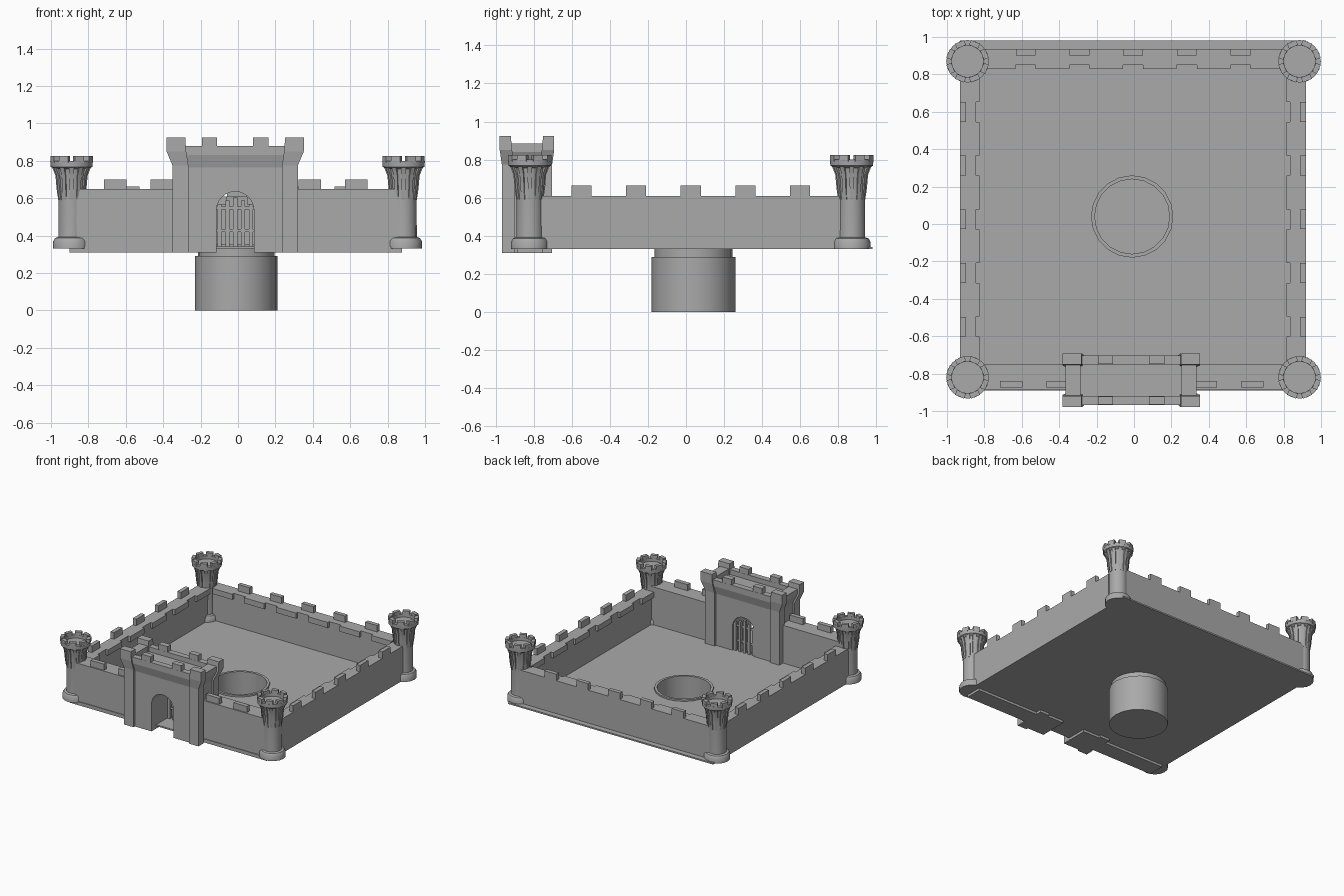
import bpy, bmesh
from math import sin, cos, pi, radians
from mathutils import Matrix, Vector

cube = bpy.data.objects.get("Cube")
if cube:
    bpy.data.objects.remove(cube)

stone = bpy.data.materials.new("grey stone")
stone.use_nodes = True
grey = (0.4, 0.4, 0.4, 1)
stone.diffuse_color = grey
stone.node_tree.nodes["Principled BSDF"].inputs["Base Color"].default_value = grey


def finish(bm, name, smooth=False):
    bmesh.ops.recalc_face_normals(bm, faces=bm.faces)
    mesh = bpy.data.meshes.new(name)
    bm.to_mesh(mesh)
    bm.free()
    mesh.materials.append(stone)
    obj = bpy.data.objects.new(name, mesh)
    bpy.context.collection.objects.link(obj)
    bpy.ops.object.select_all(action="DESELECT")
    bpy.context.view_layer.objects.active = obj
    obj.select_set(True)
    if smooth:
        bpy.ops.object.shade_smooth_by_angle(angle=radians(35))
    return obj


def loft(bm, rings, matrix=Matrix()):
    """Closed solid through rectangles given as (x0, x1, y0, y1, z)."""
    loops = []
    for x0, x1, y0, y1, z in rings:
        corners = [(x0, y0), (x1, y0), (x1, y1), (x0, y1)]
        loops.append([bm.verts.new(matrix @ Vector((x, y, z))) for x, y in corners])
    bm.faces.new(loops[0])
    bm.faces.new(loops[-1])
    for a, b in zip(loops, loops[1:]):
        for i in range(4):
            j = (i + 1) % 4
            bm.faces.new([a[i], a[j], b[j], b[i]])


def box(bm, x0, x1, y0, y1, z0, z1, matrix=Matrix()):
    loft(bm, [(x0, x1, y0, y1, z0), (x0, x1, y0, y1, z1)], matrix)


def lathe(bm, profile, sides, centre):
    """Solid of revolution from (radius, z); both ends lie on the axis."""
    loops = []
    for r, z in profile:
        count = sides if r else 1
        loops.append([bm.verts.new((centre[0] + r * cos(2 * pi * i / sides),
                                    centre[1] + r * sin(2 * pi * i / sides), z))
                      for i in range(count)])
    for a, b in zip(loops, loops[1:]):
        for i in range(sides):
            j = (i + 1) % sides
            if len(a) == 1:
                bm.faces.new([a[0], b[i], b[j]])
            elif len(b) == 1:
                bm.faces.new([a[i], a[j], b[0]])
            else:
                bm.faces.new([a[i], a[j], b[j], b[i]])


# Courtyard slab with a round hole for the well
well_centre = (-0.01, 0.04)
bm = bmesh.new()
box(bm, -0.93, 0.92, -0.89, 0.98, 0.33, 0.342)
slab = finish(bm, "courtyard_floor")
bm = bmesh.new()
lathe(bm, [(0, 0.2), (0.203, 0.2), (0.203, 0.5), (0, 0.5)], 20, well_centre)
cutter = finish(bm, "well_hole_cutter")
cutter.hide_render = True
cutter.hide_set(True)
cut = slab.modifiers.new("well hole", "BOOLEAN")
cut.operation = "DIFFERENCE"
cut.solver = "EXACT"
cut.object = cutter

# Well shaft below the courtyard with a low rim
bm = bmesh.new()
lathe(bm, [(0, 0), (0.22, 0), (0.22, 0.29), (0.205, 0.29), (0.205, 0.338), (0.22, 0.338),
           (0.22, 0.355), (0.2, 0.355), (0.2, 0.02), (0, 0.02)], 20, well_centre)
finish(bm, "well", True)


# Side and back walls: merlons outside, small teeth along the inner edge
def wall(name, angle, distance):
    m = Matrix.Translation((-0.005, 0.025, 0)) @ Matrix.Rotation(angle, 4, "Z")
    bm = bmesh.new()
    box(bm, -0.87, 0.87, distance - 0.085, distance, 0.335, 0.61, m)
    for i in range(-2, 3):
        u = i * 0.287
        box(bm, u - 0.053, u + 0.053, distance - 0.033, distance, 0.6, 0.663, m)
    for i in range(6):
        u = (i - 2.5) * 0.287
        box(bm, u - 0.09, u + 0.09, distance - 0.105, distance - 0.08, 0.565, 0.61, m)
    finish(bm, name)


wall("back_wall", 0, 0.91)
wall("left_wall", -pi / 2, 0.925)
wall("right_wall", pi / 2, 0.925)

# Front walls on either side of the gatehouse
for side, name in ((1, "front_wall_left"), (-1, "front_wall_right")):
    m = Matrix.Translation((-0.012, 0, 0)) @ Matrix.Scale(side, 4, (1, 0, 0))
    bm = bmesh.new()
    box(bm, 0.3, 0.89, -0.885, -0.75, 0.31, 0.65, m)
    for u in (0.335, 0.585):
        box(bm, u, u + 0.12, -0.875, -0.84, 0.64, 0.7, m)
    finish(bm, name)


# Corner towers: turned column, corbel ribs and a battlemented crown
def tower(name, x, y):
    bm = bmesh.new()
    lathe(bm, [(0, 0.33), (0.098, 0.33), (0.098, 0.37), (0.088, 0.387), (0.071, 0.392),
               (0.07, 0.6), (0.078, 0.7), (0.09, 0.755), (0.112, 0.768), (0.114, 0.8),
               (0.085, 0.8), (0.085, 0.775), (0, 0.775)], 16, (x, y))
    for i in range(12):
        m = Matrix.Translation((x, y, 0)) @ Matrix.Rotation(2 * pi * i / 12, 4, "Z")
        loft(bm, [(0.06, 0.071, -0.01, 0.01, 0.59), (0.06, 0.08, -0.01, 0.01, 0.65),
                  (0.06, 0.086, -0.012, 0.012, 0.72), (0.06, 0.106, -0.013, 0.013, 0.77)], m)
    for i in range(8):
        m = Matrix.Translation((x, y, 0)) @ Matrix.Rotation(2 * pi * (i + 0.5) / 8, 4, "Z")
        box(bm, 0.084, 0.112, -0.026, 0.026, 0.79, 0.825, m)
    finish(bm, name, True)


for depth, y in (("front", -0.82), ("back", 0.87)):
    tower(depth + "_tower_left", 0.885, y)
    tower(depth + "_tower_right", -0.89, y)

# Gatehouse body with an arched passage
gate = Matrix.Translation((-0.015, -0.835, 0))
arch = [(0.1 * cos(pi * i / 12), 0.535 + 0.1 * sin(pi * i / 12)) for i in range(13)]
outline = [(0.32, 0.84), (0.32, 0.31), (0.1, 0.31)] + arch
outline += [(-0.1, 0.31), (-0.32, 0.31), (-0.32, 0.84)]
bm = bmesh.new()
front = bm.faces.new([bm.verts.new(gate @ Vector((x, -0.115, z))) for x, z in outline])
back = bmesh.ops.extrude_face_region(bm, geom=[front])["geom"]
bmesh.ops.translate(bm, vec=(0, 0.23, 0),
                    verts=[v for v in back if isinstance(v, bmesh.types.BMVert)])
if front.is_valid and len([e for e in front.edges if len(e.link_faces) < 2]):
    bm.faces.new(front.verts)
finish(bm, "gatehouse_body")

# Gatehouse parapets with merlons, front and back, and low side walls
bm = bmesh.new()
for s in (1, -1):
    m = gate @ Matrix.Scale(s, 4, (0, 1, 0))
    loft(bm, [(-0.28, 0.28, 0.085, 0.114, 0.76), (-0.28, 0.28, 0.085, 0.132, 0.83),
              (-0.28, 0.28, 0.085, 0.132, 0.88)], m)
    for u in (-0.137, 0.137):
        box(bm, u - 0.041, u + 0.041, 0.086, 0.131, 0.87, 0.925, m)
    m = gate @ Matrix.Scale(s, 4, (1, 0, 0))
    loft(bm, [(0.27, 0.318, -0.1, 0.1, 0.77), (0.27, 0.35, -0.1, 0.1, 0.84),
              (0.27, 0.35, -0.1, 0.1, 0.885)], m)
finish(bm, "gatehouse_parapet")

# Flared corner piers of the gatehouse
bm = bmesh.new()
for sx in (1, -1):
    for sy in (1, -1):
        m = gate @ Matrix.Diagonal((sx, sy, 1, 1))
        loft(bm, [(0.25, 0.335, 0.065, 0.132, 0.31), (0.25, 0.335, 0.065, 0.132, 0.775),
                  (0.262, 0.367, 0.078, 0.143, 0.85), (0.267, 0.367, 0.085, 0.143, 0.925)], m)
finish(bm, "gatehouse_piers")

# Portcullis bars in the passage, shorter toward the sides
bm = bmesh.new()
for i in range(-2, 3):
    u = i * 0.042
    top = 0.605 - abs(i) * 0.018
    box(bm, u - 0.011, u + 0.011, 0.085, 0.107, 0.33, top, gate)
for z in (0.42, 0.54):
    box(bm, -0.1, 0.1, 0.09, 0.102, z, z + 0.015, gate)
finish(bm, "portcullis")
